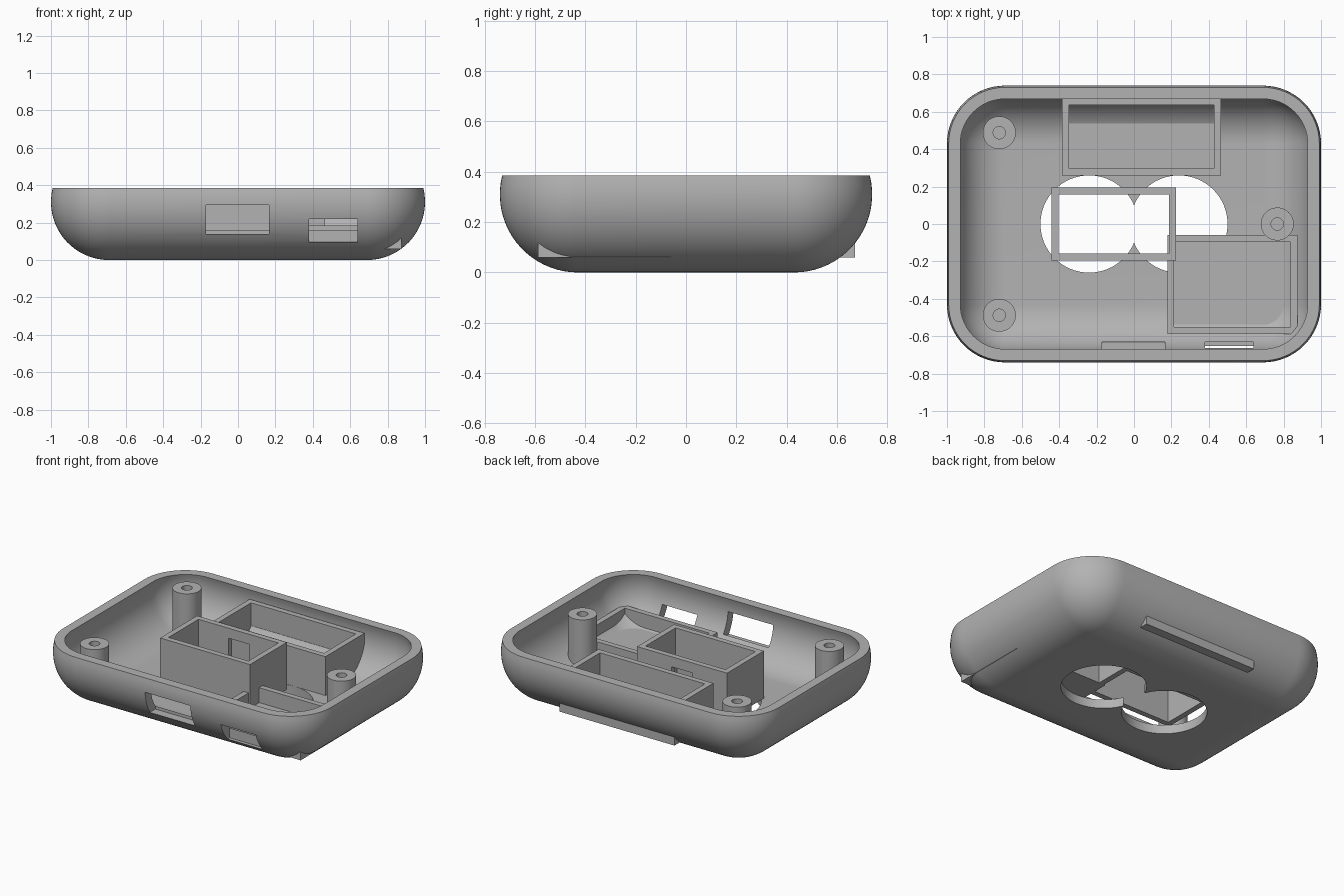
import bpy, bmesh, math

cube = bpy.data.objects.get("Cube")
if cube:
    bpy.data.objects.remove(cube, do_unlink=True)

grey = bpy.data.materials.new("plain grey")
grey.use_nodes = True
COLOUR = (0.45, 0.45, 0.45, 1)
grey.diffuse_color = COLOUR
grey.node_tree.nodes["Principled BSDF"].inputs["Base Color"].default_value = COLOUR

TOP, R, WALL = 0.385, 0.31, 0.06     # rim height, outer rounding, shell thickness
CORE_X, CORE_Y = 0.69, 0.43          # flat half sizes inside the rounding


def loft(name, rings, closed=False):
    """Skin a list of point rings; cap the ends or close into a loop."""
    bm = bmesh.new()
    loops = [[bm.verts.new(p) for p in ring] for ring in rings]
    pairs = list(zip(loops, loops[1:]))
    if closed:
        pairs.append((loops[-1], loops[0]))
    else:
        bm.faces.new(loops[0][::-1])
        bm.faces.new(loops[-1])
    for a, b in pairs:
        for i in range(len(a)):
            j = (i + 1) % len(a)
            bm.faces.new((a[i], a[j], b[j], b[i]))
    bmesh.ops.remove_doubles(bm, verts=bm.verts, dist=0.0005)
    bmesh.ops.recalc_face_normals(bm, faces=bm.faces)
    mesh = bpy.data.meshes.new(name)
    bm.to_mesh(mesh)
    bm.free()
    mesh.materials.append(grey)
    obj = bpy.data.objects.new(name, mesh)
    bpy.context.collection.objects.link(obj)
    return obj


def rect(x0, x1, y0, y1, z, inset=0.0):
    x0, x1, y0, y1 = x0 + inset, x1 - inset, y0 + inset, y1 - inset
    return [(x0, y0, z), (x1, y0, z), (x1, y1, z), (x0, y1, z)]


def circle(x, y, r, z, n=48):
    return [(x + r * math.cos(math.tau * i / n),
             y + r * math.sin(math.tau * i / n), z) for i in range(n)]


def rounded(r, z, steps=16):
    pts = []
    for q, (sx, sy) in enumerate(((1, 1), (-1, 1), (-1, -1), (1, -1))):
        for i in range(steps + 1):
            a = (q + i / steps) * math.pi / 2
            pts.append((sx * CORE_X + r * math.cos(a),
                        sy * CORE_Y + r * math.sin(a), z))
    return pts


def bowl_rings(r, steps=20):
    """Rings of a ball-rounded box from its flat bottom up to the rim."""
    end = math.asin((TOP - R) / r)
    rings = []
    for i in range(steps + 1):
        a = -math.pi / 2 + (end + math.pi / 2) * i / steps
        rings.append(rounded(max(r * math.cos(a), 0.00001), R + r * math.sin(a)))
    return rings


def block(name, x0, x1, y0, y1, z0, z1):
    return loft(name, [rect(x0, x1, y0, y1, z0), rect(x0, x1, y0, y1, z1)])


def cut(target, cutter):
    cutter.hide_render = True
    mod = target.modifiers.new("cut", "BOOLEAN")
    mod.operation = "DIFFERENCE"
    mod.solver = "EXACT"
    mod.object = cutter
    bpy.context.view_layer.objects.active = target
    bpy.ops.object.modifier_apply(modifier=mod.name)
    bpy.data.objects.remove(cutter, do_unlink=True)


def smooth(obj):
    bpy.ops.object.select_all(action="DESELECT")
    obj.select_set(True)
    bpy.context.view_layer.objects.active = obj
    bpy.ops.object.shade_smooth_by_angle(angle=math.radians(30))


def tray(name, x0, x1, y0, y1, z1, z0=0.06, floor=0.085, wall=0.037):
    return loft(name, [rect(x0, x1, y0, y1, z0), rect(x0, x1, y0, y1, z1),
                       rect(x0, x1, y0, y1, z1, wall),
                       rect(x0, x1, y0, y1, floor, wall)])


# Shell with two round floor openings and two front ports
shell = loft("case_shell", bowl_rings(R) + bowl_rings(R - WALL)[::-1])
for side in (-1, 1):
    x = side * 0.24
    cut(shell, loft("floor_cutter", [circle(x, 0, 0.26, -0.1, 64),
                                     circle(x, 0, 0.26, 0.1, 64)]))
cut(shell, block("wide_port_cutter", -0.17, 0.165, -0.9, -0.63, 0.14, 0.293))
cut(shell, block("small_port_cutter", 0.38, 0.64, -0.9, -0.63, 0.095, 0.22))
smooth(shell)

# Open centre frame with a slot in its back wall
bounds = (-0.44, 0.225, -0.195, 0.195)
frame = loft("centre_frame", [rect(*bounds, 0.06), rect(*bounds, 0.377),
                              rect(*bounds, 0.377, 0.037),
                              rect(*bounds, 0.06, 0.037)], closed=True)
cut(frame, block("slot_cutter", -0.18, -0.03, 0.1, 0.25, 0.16, 0.31))

# Floored compartments, slightly poking through the rounded shell
tray("back_compartment", -0.385, 0.465, 0.26, 0.672, 0.32)
tray("front_compartment", 0.178, 0.875, -0.588, -0.06, 0.185)

# Screw posts with blind holes
for name, x, y in (("back_post", -0.72, 0.488), ("front_post", -0.72, -0.488),
                   ("side_post", 0.766, 0)):
    post = loft(name, [circle(x, y, 0.088, 0.06), circle(x, y, 0.088, 0.377),
                       circle(x, y, 0.033, 0.377), circle(x, y, 0.033, 0.12)])
    smooth(post)
